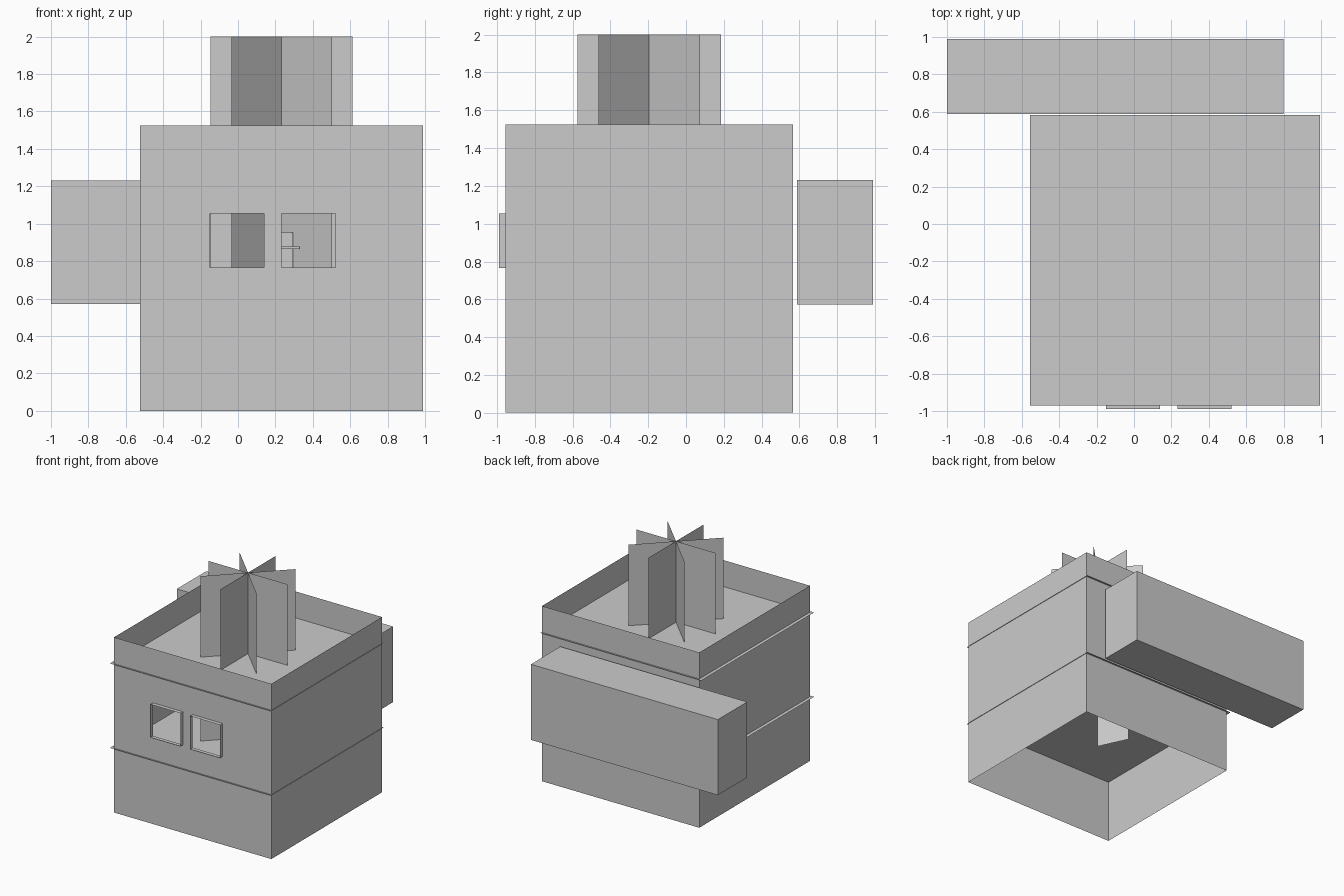
import bpy, math
from mathutils import Vector

if "Cube" in bpy.data.objects:
    bpy.data.objects.remove(bpy.data.objects["Cube"])


def mesh_object(name, verts, faces):
    me = bpy.data.meshes.new(name)
    me.from_pydata(verts, [], faces)
    me.update()
    ob = bpy.data.objects.new(name, me)
    bpy.context.collection.objects.link(ob)
    return ob


def box(name, lo, hi):
    bpy.ops.mesh.primitive_cube_add(size=1)
    ob = bpy.context.object
    ob.name = name
    ob.location = [(a + b) / 2 for a, b in zip(lo, hi)]
    ob.scale = [b - a for a, b in zip(lo, hi)]
    return ob


def sheet(name, x0, x1, y0, y1, z):
    return mesh_object(name, [(x0, y0, z), (x1, y0, z), (x1, y1, z), (x0, y1, z)], [(0, 1, 2, 3)])


X0, X1, Y0, Y1, H = -0.525, 0.99, -0.955, 0.567, 1.525
WINDOWS = [(-0.15, 0.14), (0.232, 0.52)]
WZ0, WZ1 = 0.767, 1.055

# Front wall: grid of panels with the two window cells left open
xs = [X0, *WINDOWS[0], *WINDOWS[1], X1]
zs = [0, WZ0, WZ1, H]
verts = [(x, Y0, z) for z in zs for x in xs]
n = len(xs)
faces = [(r * n + c, r * n + c + 1, (r + 1) * n + c + 1, (r + 1) * n + c)
         for r in range(3) for c in range(n - 1) if not (r == 1 and c in (1, 3))]
mesh_object("front_wall", verts, faces)

# Remaining three thin walls, open at the top and bottom
plan = [(X1, Y0), (X1, Y1), (X0, Y1), (X0, Y0)]
verts = [(x, y, z) for z in (0, H) for x, y in plan]
mesh_object("side_and_back_walls", verts, [(i, i + 1, i + 5, i + 4) for i in range(3)])

# Floor and roof sheets that poke out as thin ledges
for name, z in (("floor_ledge", 0.56), ("roof_ledge", 1.295)):
    sheet(name, -0.555, 0.995, -0.97, 0.583, z)

# Window surrounds: thin open tubes standing proud of the wall
for i, (a, b) in enumerate(WINDOWS):
    ring = [(a, WZ0), (b, WZ0), (b, WZ1), (a, WZ1)]
    verts = [(x, y, z) for y in (-0.99, Y0) for x, z in ring]
    mesh_object(f"window_surround_{i + 1}", verts,
                [(k, (k + 1) % 4, (k + 1) % 4 + 4, k + 4) for k in range(4)])

# Long box mounted on the back
box("back_box", (-1.0, 0.587, 0.572), (0.8, 0.99, 1.23))

# Crossed vertical blades through the roof
centre, radius = Vector((0.233, -0.195, 0)), 0.38
for i in range(4):
    a = i * math.pi / 4
    d = Vector((math.cos(a), math.sin(a), 0)) * radius
    up0, up1 = Vector((0, 0, 0.565)), Vector((0, 0, 2.0))
    mesh_object(f"blade_{i + 1}",
                [centre - d + up0, centre + d + up0, centre + d + up1, centre - d + up1],
                [(0, 1, 2, 3)])

# Small post with a flat cap, seen inside through the window
box("post_body", (0.175, -0.28, 0.56), (0.293, -0.16, 0.865))
box("post_brim", (0.138, -0.32, 0.865), (0.33, -0.13, 0.878))
box("post_cap", (0.175, -0.28, 0.878), (0.293, -0.16, 0.953))

# Panel hanging under the floor
mesh_object("hanging_panel",
            [(0.295, -0.12, 0.23), (0.175, 0.137, 0.23), (0.175, 0.137, 0.56), (0.295, -0.12, 0.56)],
            [(0, 1, 2, 3)])
